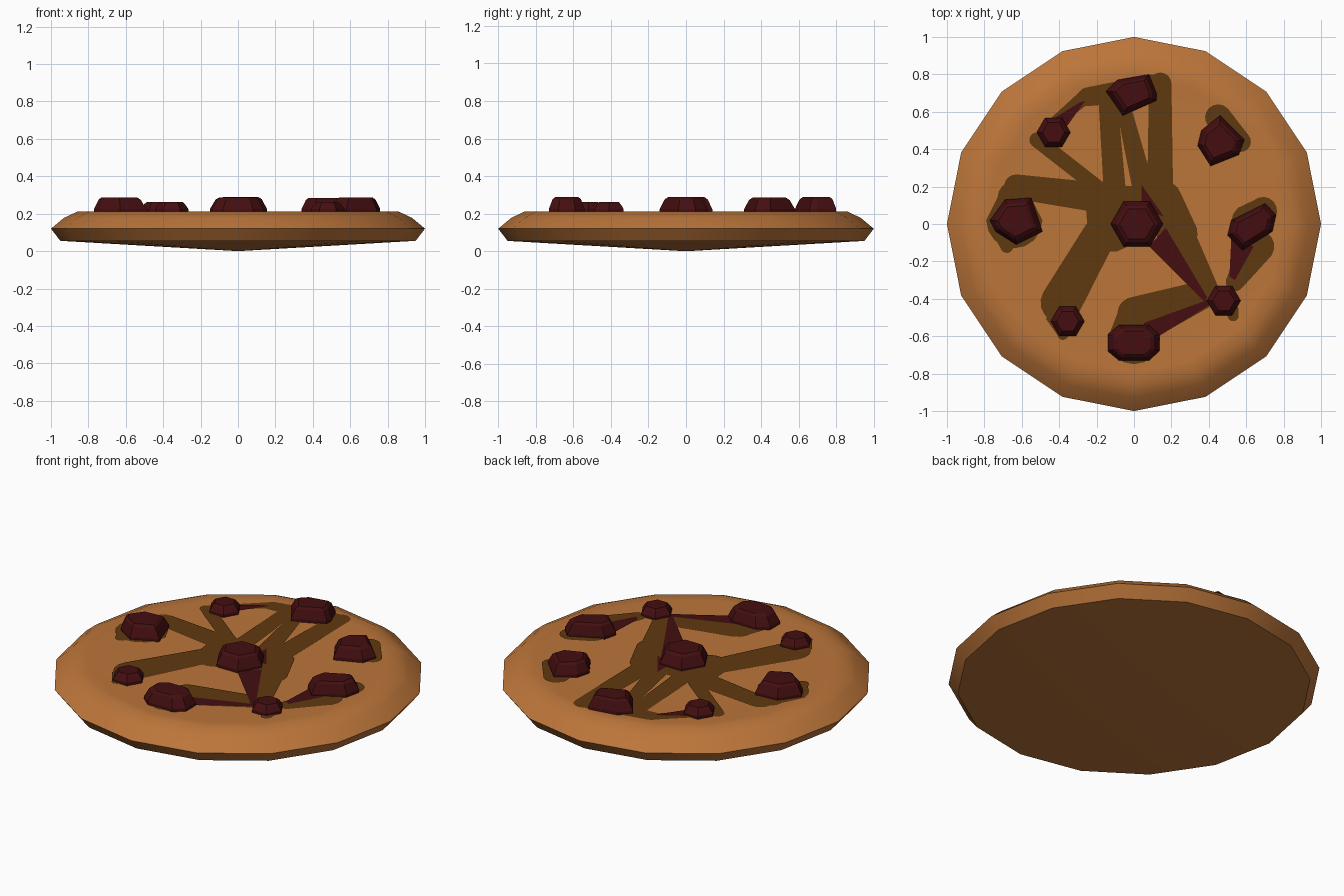
import bpy, math
from math import cos, sin, pi


def mat(name, col):
    m = bpy.data.materials.new(name)
    m.diffuse_color = (*col, 1)
    return m


DOUGH = mat("baked dough", (0.50, 0.178, 0.042))
MELT = mat("melted brown", (0.117, 0.042, 0.005))
CHIP = mat("dark chip", (0.058, 0.0045, 0.0055))


def make(name, verts, faces, material):
    me = bpy.data.meshes.new(name)
    me.from_pydata(verts, [], faces)
    me.materials.append(material)
    me.update()
    ob = bpy.data.objects.new(name, me)
    bpy.context.collection.objects.link(ob)
    return ob


# Biscuit: 16-sided lathe with a shallow cone underneath and a rounded rim
N = 16
profile = [(0.95, 0.055), (1.0, 0.12), (0.93, 0.178), (0.86, 0.211), (0.79, 0.208), (0.45, 0.207)]
verts = [(r * cos(2 * pi * i / N), r * sin(2 * pi * i / N), z) for r, z in profile for i in range(N)]
faces = []
for k in range(len(profile) - 1):
    for i in range(N):
        j = (i + 1) % N
        faces.append((k * N + i, k * N + j, (k + 1) * N + j, (k + 1) * N + i))
top = (len(profile) - 1) * N
faces.append(tuple(range(top, top + N)))
verts.append((0, 0, 0))
faces += [((i + 1) % N, i, len(verts) - 1) for i in range(N)]
biscuit = make("biscuit", verts, faces, DOUGH)
bpy.context.view_layer.objects.active = biscuit
biscuit.select_set(True)
bpy.ops.object.shade_smooth_by_angle(angle=math.radians(40))
biscuit.select_set(False)

# Melted streaks: rounded tapering strips (x, y, radius) -> (x, y, radius)
streaks = [
    ((-0.14, 0.67, 0.05), (-0.10, 0.14, 0.06)), ((-0.05, 0.60, 0.04), (0.06, 0.15, 0.06)),
    ((0.14, 0.75, 0.06), (0.14, 0.12, 0.07)), ((-0.25, 0.68, 0.05), (0.10, 0.73, 0.07)),
    ((-0.45, 0.52, 0.03), (-0.25, 0.69, 0.04)), ((-0.52, 0.45, 0.04), (-0.20, 0.20, 0.04)),
    ((-0.63, 0.20, 0.065), (-0.18, 0.14, 0.08)), ((-0.64, 0.14, 0.09), (-0.64, 0.02, 0.15)),
    ((-0.70, -0.02, 0.07), (-0.68, -0.12, 0.035)), ((-0.15, 0.12, 0.11), (-0.12, -0.02, 0.13)),
    ((-0.18, -0.05, 0.09), (-0.39, -0.42, 0.11)), ((-0.10, 0.08, 0.12), (0.12, 0.08, 0.13)),
    ((0.18, 0.15, 0.07), (0.24, -0.05, 0.10)), ((0.22, -0.05, 0.10), (0.40, -0.37, 0.06)),
    ((0.00, -0.61, 0.14), (0.00, -0.48, 0.09)), ((0.00, -0.47, 0.08), (0.38, -0.36, 0.06)),
    ((0.05, -0.54, 0.09), (0.38, -0.40, 0.05)), ((0.54, -0.31, 0.05), (0.66, -0.12, 0.09)),
    ((0.62, 0.01, 0.10), (0.69, 0.07, 0.075)), ((0.45, 0.57, 0.07), (0.57, 0.44, 0.055)),
    ((0.53, -0.46, 0.03), (0.53, -0.49, 0.03)), ((-0.39, -0.50, 0.08), (-0.38, -0.59, 0.03)),
]
verts, faces = [], []
for n, ((ax, ay, ar), (bx, by, br)) in enumerate(streaks):
    a = math.atan2(by - ay, bx - ax)
    z = 0.2105 + 0.0001 * n
    start = len(verts)
    for x, y, r, base in ((bx, by, br, a - pi / 2), (ax, ay, ar, a + pi / 2)):
        verts += [(x + r * cos(base + pi * t / 8), y + r * sin(base + pi * t / 8), z) for t in range(9)]
    faces.append(tuple(range(start, len(verts))))
make("melted_streaks", verts, faces, MELT)

# Dark smears running between chips
smears = [
    [(0.17, -0.02), (0.08, -0.12), (0.38, -0.42), (0.39, -0.39)][::-1],
    [(0.04, 0.21), (0.04, 0.08), (0.16, 0.04)],
    [(0.41, -0.40), (0.05, -0.53), (0.10, -0.62), (0.41, -0.43)],
    [(0.52, -0.08), (0.51, -0.28), (0.54, -0.30), (0.64, -0.12)],
    [(-0.42, 0.57), (-0.36, 0.52), (-0.26, 0.66), (-0.29, 0.65)],
]
verts, faces = [], []
for s in smears:
    faces.append(tuple(range(len(verts), len(verts) + len(s))))
    verts += [(x, y, 0.2145) for x, y in s]
smear = make("dark_smears", verts, faces, CHIP)
for p in smear.data.polygons:
    if p.normal.z < 0:
        p.flip()


# Chips: faceted lumps with straight sides and a bevelled top
def chip(name, outline, height):
    n = len(outline)
    cx = sum(p[0] for p in outline) / n
    cy = sum(p[1] for p in outline) / n
    levels = [(0.19, 1.0), (0.225, 1.0), (height - 0.012, 0.8), (height, 0.66)]
    vs = [(cx + (x - cx) * s, cy + (y - cy) * s, z) for z, s in levels for x, y in outline]
    fs = [tuple(reversed(range(n))), tuple(range(3 * n, 4 * n))]
    for k in range(3):
        for i in range(n):
            j = (i + 1) % n
            fs.append((k * n + i, k * n + j, (k + 1) * n + j, (k + 1) * n + i))
    make(name, vs, fs, CHIP)


def hexagon(cx, cy, r):
    return [(cx + r * cos(i * pi / 3), cy + r * sin(i * pi / 3)) for i in range(6)]


chip("centre_chip", hexagon(0.015, 0.0, 0.14), 0.29)
for name, x, y in (("small_chip_right", 0.48, -0.41), ("small_chip_left", -0.355, -0.52),
                   ("small_chip_back", -0.43, 0.49)):
    chip(name, hexagon(x, y, 0.09), 0.262)
chip("back_chip", [(-0.15, 0.71), (-0.06, 0.58), (0.12, 0.66), (0.12, 0.70), (0.08, 0.80), (-0.09, 0.77)], 0.288)
chip("back_right_chip", [(0.34, 0.42), (0.41, 0.31), (0.56, 0.37), (0.59, 0.45), (0.46, 0.58), (0.36, 0.50)], 0.285)
chip("right_chip", [(0.50, -0.06), (0.58, -0.14), (0.74, -0.04), (0.76, 0.05), (0.70, 0.11), (0.52, 0.02)], 0.288)
chip("left_chip", [(-0.77, 0.02), (-0.74, -0.04), (-0.63, -0.11), (-0.49, -0.04), (-0.55, 0.14), (-0.69, 0.13)], 0.288)
chip("front_chip", [(-0.14, -0.68), (-0.08, -0.73), (0.08, -0.73), (0.135, -0.68),
                    (0.135, -0.59), (0.08, -0.54), (-0.08, -0.54), (-0.14, -0.59)], 0.288)
